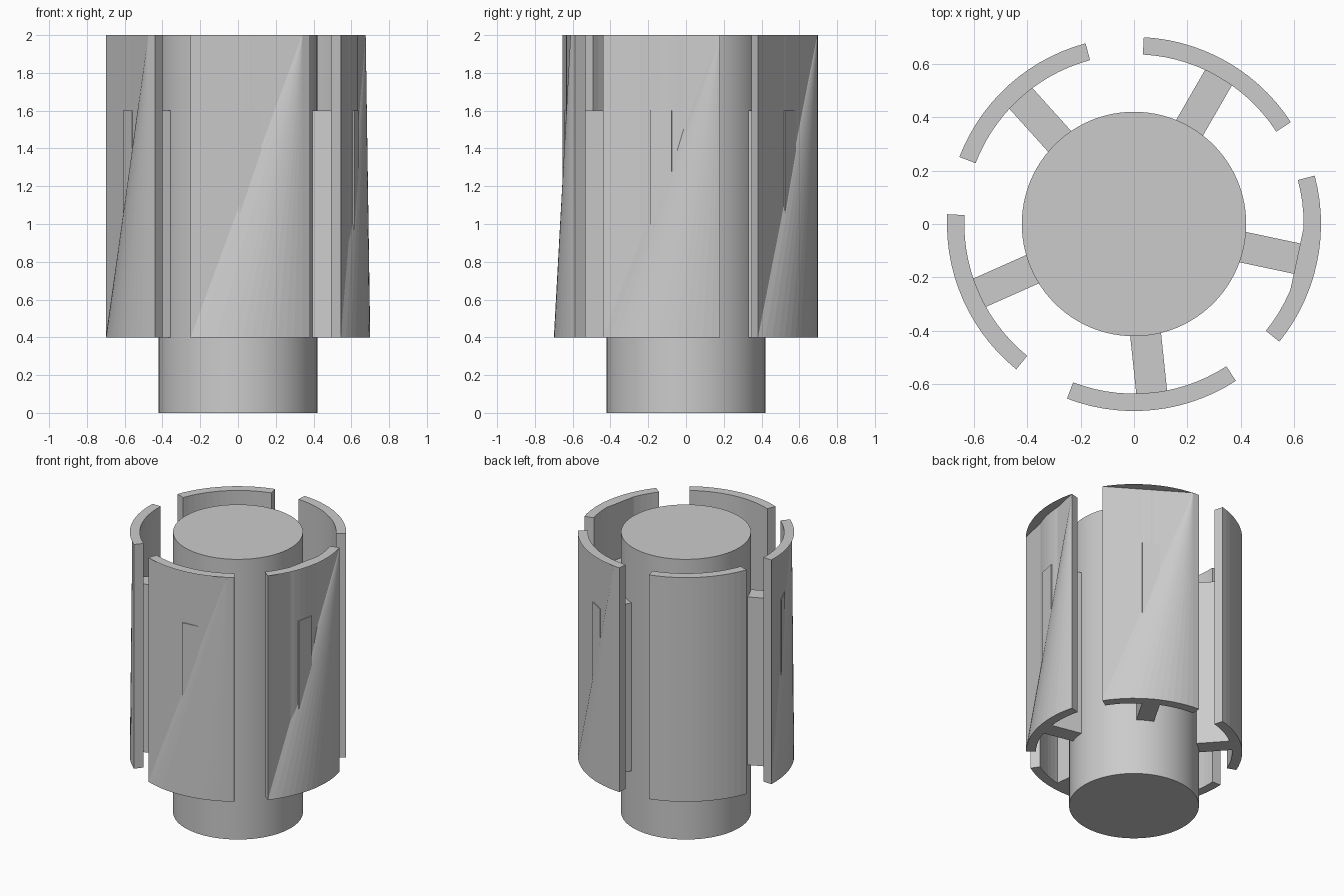
import bpy, bmesh
from math import sin, cos, radians
from mathutils import Matrix

cube = bpy.data.objects.get("Cube")
if cube:
    bpy.data.objects.remove(cube, do_unlink=True)

grey = bpy.data.materials.new("plain grey")
grey.use_nodes = True
grey.diffuse_color = (0.6, 0.6, 0.6, 1)
grey.node_tree.nodes["Principled BSDF"].inputs["Base Color"].default_value = (0.6, 0.6, 0.6, 1)

CORE_R, INNER_R, OUTER_R = 0.42, 0.635, 0.70
BOTTOM, RIB_TOP, TOP = 0.4, 1.6, 2.0
STEPS, SPAN = 14, 54


def finish(name, bm):
    bmesh.ops.recalc_face_normals(bm, faces=bm.faces[:])
    mesh = bpy.data.meshes.new(name)
    bm.to_mesh(mesh)
    bm.free()
    mesh.materials.append(grey)
    obj = bpy.data.objects.new(name, mesh)
    bpy.context.collection.objects.link(obj)
    return obj


def arc(bm, radius, z, start):
    angles = [radians(start + SPAN * i / STEPS) for i in range(STEPS + 1)]
    return [bm.verts.new((radius * cos(a), radius * sin(a), z)) for a in angles]


def make_panel(name, start, chord_end):
    """Curved plate; its outer skin flattens to a chord at the top up to chord_end."""
    bm = bmesh.new()
    out_low, out_top = arc(bm, OUTER_R, BOTTOM, start), arc(bm, OUTER_R, TOP, start)
    in_low, in_top = arc(bm, INNER_R, BOTTOM, start), arc(bm, INNER_R, TOP, start)
    for i in range(STEPS):
        j = i + 1
        bm.faces.new((in_low[j], in_low[i], in_top[i], in_top[j]))
        bm.faces.new((out_top[i], out_top[j], in_top[j], in_top[i]))
        bm.faces.new((out_low[j], out_low[i], in_low[i], in_low[j]))
        if i < chord_end:
            bm.faces.new((out_low[i], out_low[j], out_top[chord_end]))
        else:
            bm.faces.new((out_low[i], out_low[j], out_top[j], out_top[i]))
    if chord_end:
        bm.faces.new((out_low[0], out_top[chord_end], out_top[0]))
        # thin overhang between the chord and the rim
        bm.faces.new(out_top[:chord_end + 1])
    for k in (0, STEPS):
        bm.faces.new((out_low[k], out_top[k], in_top[k], in_low[k]))
    return finish(name, bm)


def make_rib(name, angle):
    bm = bmesh.new()
    inner, outer = CORE_R - 0.02, INNER_R + 0.005
    size = Matrix.Diagonal((outer - inner, 0.116, RIB_TOP - BOTTOM, 1))
    place = Matrix.Translation(((inner + outer) / 2, 0, (BOTTOM + RIB_TOP) / 2))
    bmesh.ops.create_cube(bm, size=1, matrix=Matrix.Rotation(radians(angle), 4, "Z") @ place @ size)
    return finish(name, bm)


# Central column
bm = bmesh.new()
bmesh.ops.create_cone(bm, cap_ends=True, segments=96, radius1=CORE_R, radius2=CORE_R,
                      depth=TOP, matrix=Matrix.Translation((0, 0, TOP / 2)))
core = finish("core_column", bm)
bpy.context.view_layer.objects.active = core
core.select_set(True)
bpy.ops.object.shade_smooth_by_angle(angle=radians(30))

# Five outer panels, each held by a radial rib
chord_ends = (STEPS - 1, 0, STEPS - 1, STEPS - 1, STEPS)
for n, chord_end in enumerate(chord_ends):
    start = 33 + 72 * n
    make_panel(f"outer_panel_{n + 1}", start, chord_end)
    make_rib(f"rib_{n + 1}", start + SPAN / 2)
